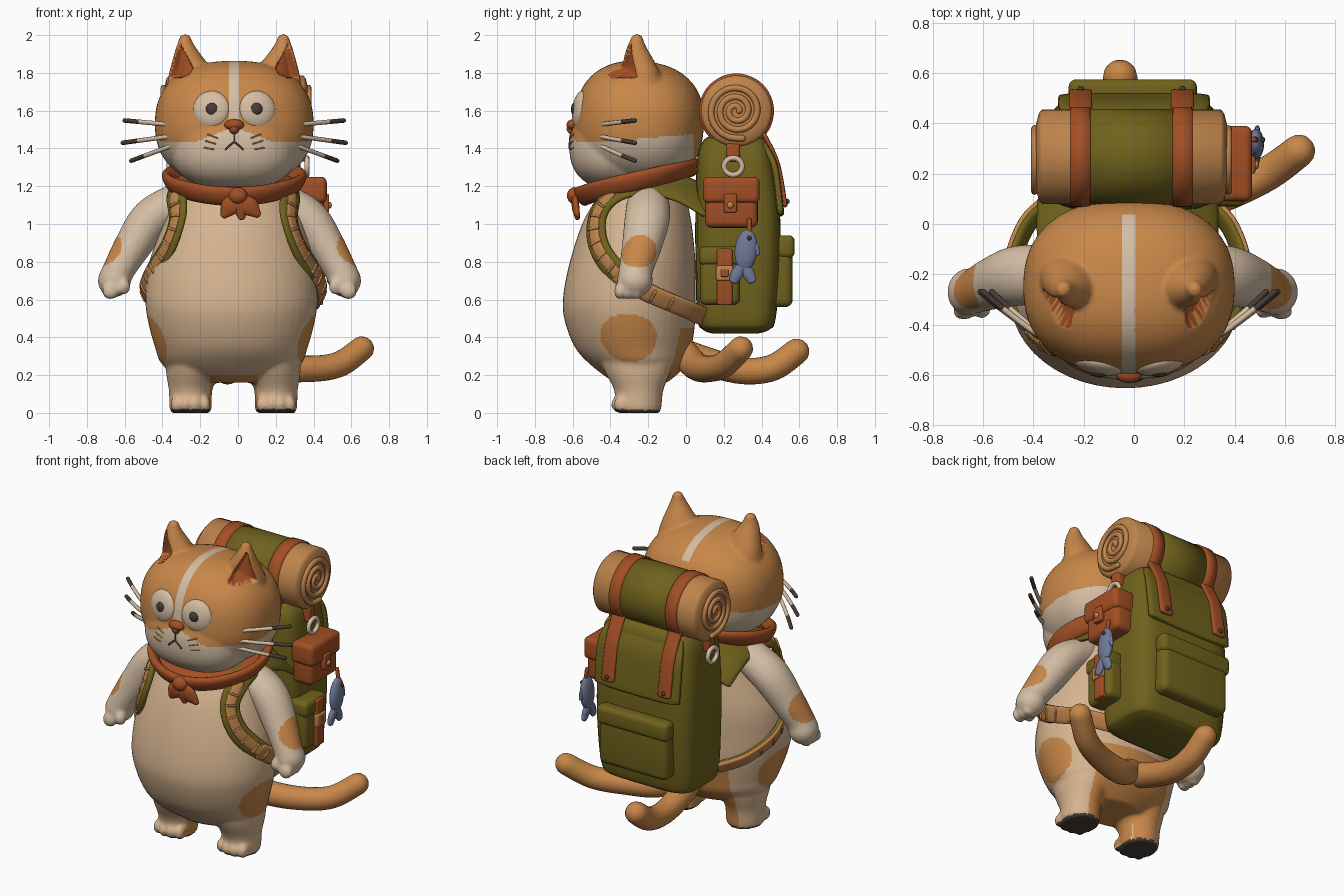
import bpy, bmesh, math
from mathutils import Vector, Matrix
from mathutils.bvhtree import BVHTree

if "Cube" in bpy.data.objects:
    bpy.data.objects.remove(bpy.data.objects["Cube"])

def material(name, r, g, b):
    m = bpy.data.materials.new(name)
    m.diffuse_color = [((c / 255 + .055) / 1.055) ** 2.4 for c in (r, g, b)] + [1]
    m.use_nodes = True
    m.node_tree.nodes["Principled BSDF"].inputs["Base Color"].default_value = m.diffuse_color
    return m

ORANGE = material("orange fur", 200, 135, 73)
CREAM = material("cream fur", 214, 180, 144)
PALE = material("pale fur", 213, 190, 164)
RUST = material("rust leather", 163, 79, 36)
OLIVE = material("olive canvas", 112, 98, 28)
TAN = material("tan strap", 190, 132, 76)
DARK = material("dark brown", 70, 60, 52)
STEEL = material("fish blue", 112, 122, 152)

def mesh_obj(name, verts, faces, mat):
    me = bpy.data.meshes.new(name)
    me.from_pydata([tuple(v) for v in verts], [], faces)
    bm = bmesh.new(); bm.from_mesh(me)
    bmesh.ops.recalc_face_normals(bm, faces=bm.faces)
    bm.to_mesh(me); bm.free()
    me.materials.append(mat)
    me.polygons.foreach_set("use_smooth", [True] * len(me.polygons))
    ob = bpy.data.objects.new(name, me)
    bpy.context.collection.objects.link(ob)
    return ob

def spline(rows, k):
    """Catmull-Rom resampling of number tuples."""
    out, m = [], len(rows) - 1
    for i in range(m):
        p0, p1, p2, p3 = rows[max(i - 1, 0)], rows[i], rows[i + 1], rows[min(i + 2, m)]
        for j in range(k):
            t = j / k
            out.append([.5 * (2 * b + (c - a) * t + (2 * a - 5 * b + 4 * c - d) * t * t
                        + (3 * b - a - 3 * c + d) * t ** 3) for a, b, c, d in zip(p0, p1, p2, p3)])
    return out + [list(rows[-1])]

def section(n, p):
    out = []
    for i in range(n):
        c, s = math.cos(2 * math.pi * i / n), math.sin(2 * math.pi * i / n)
        r = (abs(c) ** p + abs(s) ** p) ** (-1 / p)
        out.append((c * r, s * r))
    return out

def skin(name, rings, mat):
    n = len(rings[0])
    faces = [(r * n + i, r * n + (i + 1) % n, (r + 1) * n + (i + 1) % n, (r + 1) * n + i)
             for r in range(len(rings) - 1) for i in range(n)]
    last = (len(rings) - 1) * n
    faces += [tuple(range(n)), tuple(range(last, last + n))]
    return mesh_obj(name, [v for r in rings for v in r], faces, mat)

def loft(name, rows, mat, p=2, n=48, k=5):
    """Rows of (z, x centre, half width, y front, y back)."""
    sec = section(n, p)
    return skin(name, [[(x + c * rx, (y0 + y1) / 2 + s * (y1 - y0) / 2, z) for c, s in sec]
                       for z, x, rx, y0, y1 in spline(rows, k)], mat)

def sweep(name, pts, mat, ref=(0, 0, 1), p=2, n=16, k=6, cap=1):
    """Points of (x, y, z, half width, half thickness); ref gives the thickness direction."""
    q = spline(pts, k)
    P = [Vector(r[:3]) for r in q]
    sec, rings = section(n, p), []
    for i, r in enumerate(q):
        T = (P[min(i + 1, len(P) - 1)] - P[max(i - 1, 0)]).normalized()
        N = Vector(ref(P[i]) if callable(ref) else ref)
        N = (N - T * N.dot(T)).normalized()
        B = T.cross(N)
        a, b = r[3], r[4]
        steps = [(0, 1)]
        end = [(cap * min(a, b) * math.sin(f), max(math.cos(f), .03))
               for f in [j * math.pi / 8 for j in range(1, 5)]]
        if i == 0:
            steps = [(-o, s) for o, s in reversed(end)] + steps
        if i == len(P) - 1:
            steps = steps + end
        for o, s in steps:
            rings.append([P[i] + T * o + B * (c * a * s) + N * (d * b * s) for c, d in sec])
    return skin(name, rings, mat)

def ball(name, c, r, mat, p=2, rot=(0, 0, 0), seg=24):
    bm = bmesh.new()
    bmesh.ops.create_uvsphere(bm, u_segments=seg, v_segments=seg // 2, radius=1)
    R = Matrix.Rotation(rot[2], 3, 'Z') @ Matrix.Rotation(rot[1], 3, 'Y') @ Matrix.Rotation(rot[0], 3, 'X')
    for v in bm.verts:
        k = sum(abs(t) ** p for t in v.co) ** (-1 / p)
        v.co = Vector(c) + R @ Vector([t * k * s for t, s in zip(v.co, r)])
    vs = [v.co.copy() for v in bm.verts]
    fs = [[v.index for v in f.verts] for f in bm.faces]
    bm.free()
    return mesh_obj(name, vs, fs, mat)

def rbox(name, lo, hi, mat, bev):
    bm = bmesh.new()
    bmesh.ops.create_cube(bm, size=1)
    for v in bm.verts:
        v.co = [(a + b) / 2 + t * (b - a) for a, b, t in zip(lo, hi, v.co)]
    bmesh.ops.bevel(bm, geom=bm.edges[:], offset=bev, segments=4, profile=.5, affect='EDGES')
    bm.verts.index_update()
    vs = [v.co.copy() for v in bm.verts]
    fs = [[v.index for v in f.verts] for f in bm.faces]
    bm.free()
    return mesh_obj(name, vs, fs, mat)

def fuse(name, parts, mats, rule, voxel=.012):
    """Melt parts into one skin, then colour its faces by a rule."""
    bpy.ops.object.select_all(action='DESELECT')
    for o in parts:
        o.select_set(True)
    ob = parts[0]
    bpy.context.view_layer.objects.active = ob
    bpy.ops.object.join()
    m = ob.modifiers.new("melt", 'REMESH'); m.mode = 'VOXEL'; m.voxel_size = voxel
    m = ob.modifiers.new("soften", 'SMOOTH'); m.iterations = 4
    bpy.ops.object.convert(target='MESH')
    ob.name = name
    ob.data.materials.clear()
    for m in mats:
        ob.data.materials.append(m)
    for f in ob.data.polygons:
        f.use_smooth = True
        f.material_index = rule(f.center, f.normal)
    return ob

CX = -.025
def inside(c, centre, r):
    return sum(((a - b) / s) ** 2 for a, b, s in zip(c, centre, r)) < 1

# body with legs and toes
parts = [loft("torso", [(.16, CX - .01, .2, -.38, -.1), (.25, CX - .01, .36, -.5, 0), (.35, CX - .01, .405, -.59, .03),
    (.5, CX - .01, .445, -.645, .05), (.62, CX - .01, .455, -.65, .05), (.8, CX - .01, .435, -.615, .05),
    (1, CX, .37, -.55, .03), (1.15, CX, .31, -.47, 0), (1.27, CX, .25, -.43, -.03)], CREAM)]
for s in (-1, 1):
    x = CX + s * .226
    parts.append(loft("leg", [(0, x, .10, -.36, -.14), (.03, x, .112, -.375, -.13), (.12, x, .115, -.38, -.12),
                              (.22, x - s * .01, .14, -.43, -.08), (.34, x - s * .03, .16, -.48, -.04)], CREAM))
    for t in (-.075, -.025, .025, .075):
        parts.append(ball("toe", (x + t, -.36 + abs(t) * .3, .045), (.031, .045, .045), CREAM))
def body_rule(c, n):
    dx = abs(c.x - CX)
    if c.z < .02 and n.z < -.4:
        return 2
    hip = inside((dx, c.y, c.z), (.43, -.31, .39), (.15, .17, .135))
    rear = c.y > -.19 and dx < .26 and c.z < .45
    return 1 if hip or rear or (dx < .125 and c.z < .2) else 0
fuse("body", parts, [CREAM, ORANGE, DARK], body_rule)

# arms with paws
for s in (-1, 1):
    X = lambda d: -.045 + s * d
    parts = [sweep("arm", [(X(.25), -.2, 1.13, .10, .11), (X(.41), -.205, 1.03, .11, .12), (X(.515), -.235, .88, .098, .105),
                           (X(.585), -.265, .76, .085, .09), (X(.61), -.27, .70, .088, .095)], PALE, ref=(0, 1, 0), n=24)]
    for t in (-.065, -.02, .025):
        parts.append(ball("finger", (X(.63), -.285 + t, .645), (.045, .03, .045), PALE))
    parts.append(ball("thumb", (X(.56), -.34, .67), (.035, .035, .045), PALE))
    fuse("arm", parts, [PALE, ORANGE],
         lambda c, n: int(inside((abs(c.x + .045), c.y, c.z), (.66, -.25, .865), (.115, .13, .095))))

# head with muzzle and outward-facing ears
HX = -.02
parts = [ball("skull", (HX, -.25, 1.53), (.42, .345, .332), ORANGE, p=2.35, rot=(-.1, 0, 0), seg=64),
         ball("muzzle", (HX, -.355, 1.405), (.335, .262, .225), PALE, p=2.4, seg=48)]
for s in (-1, 1):
    parts.append(sweep("ear", [(HX + s * .21, -.23, 1.66, .16, .15), (HX + s * .235, -.245, 1.8, .12, .10),
        (HX + s * .255, -.26, 1.91, .064, .062), (HX + s * .26, -.26, 1.972, .034, .036)],
        ORANGE, ref=(s * .5, -.866, 0), n=24))
def ear_inner(c, n):
    if not 1.775 < c.z < 1.95:
        return 0
    side = 1 if c.x > HX else -1
    ex, ey = abs(c.x - HX) - (.235 + (c.z - 1.8) * .18), c.y + .25
    u, v = ex * .866 + ey * .5, ex * .5 - ey * .866
    if n.x * side * .5 - n.y * .866 < .05 or not 0 < v < .14 - (c.z - 1.8) * .5:
        return 0
    return max(0, 1 - abs(u) / (.088 * (1.955 - c.z) / .17))
def head_rule(c, n):
    dx = abs(c.x - HX)
    if ear_inner(c, n) > 0:
        return 2
    if dx < .024 and c.z > 1.52 and c.y < .04:
        return 1
    edge = 1.45 + .09 * (c.y + .25)
    if c.y < -.4:
        edge = 1.435 + .08 * max(0, 1 - dx / .2)
    return int(c.z < edge and c.y < .04)
head = fuse("head", parts, [ORANGE, PALE, RUST], head_rule, .0105)
push = [(v, min(1, 2.5 * ear_inner(v.co, v.normal)) * .05) for v in head.data.vertices]
for v, d in push:
    v.co += Vector((-.5 if v.co.x > HX else .5, .866, 0)) * d
tree = BVHTree.FromPolygons([v.co.copy() for v in head.data.vertices], [tuple(f.vertices) for f in head.data.polygons])
def face_y(x, z):
    hit = tree.ray_cast(Vector((x, -2, z)), Vector((0, 1, 0)))[0]
    return hit.y if hit else -.5

# eyes, nose, mouth, whiskers
for s in (-1, 1):
    ex = HX + s * .121
    y = face_y(ex, 1.605)
    ball("eye", (ex, y + .022, 1.605), (.1, .042, .1), PALE, rot=(-.12, 0, s * .2), seg=32)
    ball("pupil", (ex - s * .005, y - .012, 1.608), (.034, .018, .034), DARK)
    sweep("mouth", [(HX + s * d, face_y(HX + s * d, z), z, .005, .005) for d, z in ((0, 1.435), (.025, 1.415), (.045, 1.395))], DARK, n=8)
    for i in range(3):
        a, b = (HX + s * (.09 + .01 * i), 1.455 - .03 * i), (HX + s * (.14 + .01 * i), 1.475 - .035 * i)
        sweep("cheek_mark", [(x, face_y(x, z), z, .004, .004) for x, z in (a, b)], TAN, n=8)
    for z0, z1, tip in ((1.515, 1.548, .58), (1.48, 1.43, .59), (1.455, 1.335, .545)):
        f = lambda t: (HX + s * (.22 + (tip - .22) * t), -.51 + .24 * t ** 1.3, z0 + (z1 - z0) * t, .012, .012)
        sweep("whisker", [f(0), f(.4), f(.78)], PALE, n=8)
        sweep("whisker_tip", [f(.78), f(.9), f(1)], DARK, n=8)
y = face_y(HX, 1.515)
ball("nose", (HX, y, 1.525), (.052, .035, .03), RUST)
ball("nose_tip", (HX, y, 1.505), (.028, .035, .032), RUST)
sweep("mouth_line", [(HX, face_y(HX, z), z, .005, .005) for z in (1.49, 1.46, 1.435)], DARK, ref=(0, 1, 0), n=8)

# neckerchief with knot
ring = []
for i in range(25):
    a = math.pi + 2 * math.pi * i / 24
    c = math.cos(a)
    ring.append((HX + .345 * math.sin(a), -.255 - .3 * c, 1.228 - .07 * c - .012 * max(0, c) ** 4, .056, .028))
sweep("neckerchief", ring, RUST, ref=lambda P: (P.x - HX, P.y + .255, -.2), p=2.3, k=3)
ball("neckerchief_fold", (HX, -.25, 1.21), (.34, .29, .06), RUST, rot=(.21, 0, 0), seg=32)
ball("knot", (0, -.59, 1.15), (.05, .04, .045), RUST)
for tx, tz, w in ((-.075, 1.045, .05), (.105, 1.05, .05), (.02, 1.035, .04)):
    sweep("knot_end", [(0, -.585, 1.15, .02, .018), (tx * .55, -.585, 1.095, w, .02), (tx, -.575, tz, .02, .014)], RUST, ref=(0, -1, 0))

# two tails
sweep("tail_side", [(0, -.03, .34, .075, .075), (.15, .05, .25, .075, .075), (.36, .12, .233, .07, .07),
                    (.53, .2, .255, .068, .068), (.655, .29, .34, .065, .065)], ORANGE, n=24)
sweep("tail_back", [(-.03, -.05, .33, .075, .075), (-.05, .12, .27, .075, .075), (-.055, .3, .222, .07, .07),
                    (-.055, .46, .24, .07, .07), (-.055, .585, .325, .068, .068)], ORANGE, n=24)

# backpack, lid and pockets
loft("pack", [(.42, 0, .2, .14, .38), (.44, 0, .29, .09, .44), (.5, 0, .33, .06, .475), (.8, 0, .345, .05, .5),
              (1.1, 0, .345, .05, .495), (1.35, 0, .325, .06, .46), (1.44, 0, .28, .09, .43), (1.47, 0, .2, .14, .38)], OLIVE, p=5)
sweep("lid", [(0, .41, 1.42, .27, .02), (0, .47, 1.3, .3, .02), (0, .5, 1.06, .3, .02)], OLIVE, ref=(0, 1, 0), p=6, n=32)
rbox("back_pocket", (-.25, .45, .56), (.24, .565, .93), OLIVE, .04)
rbox("back_pocket_flap", (-.26, .48, .82), (.25, .575, .94), OLIVE, .03)
rbox("side_pocket", (.3, .075, .57), (.43, .285, .86), OLIVE, .035)
rbox("side_pocket_flap", (.3, .07, .78), (.44, .29, .88), OLIVE, .03)
rbox("side_pocket_strap", (.4, .165, .57), (.45, .245, .87), RUST, .01)
rbox("side_pocket_buckle", (.43, .16, .7), (.46, .25, .78), TAN, .01)
rbox("side_pocket_hole", (.43, .185, .72), (.463, .225, .76), RUST, .005)
rbox("pouch", (.31, .1, .98), (.455, .38, 1.22), RUST, .035)
rbox("pouch_flap", (.31, .09, 1.11), (.47, .39, 1.25), RUST, .03)
rbox("pouch_tab", (.45, .2, 1.06), (.483, .27, 1.16), RUST, .01)
ball("pouch_stud", (.485, .235, 1.1), (.012, .018, .018), TAN, seg=12)

# bedroll with straps and spiral ends
RY, RZ = .267, 1.598
def roll(name, x0, x1, r, mat, cap):
    sweep(name, [(x0, RY, RZ, r, r), (x1, RY, RZ, r, r)], mat, n=48, k=2, cap=cap)
roll("bedroll", -.365, .345, .188, TAN, .18)
roll("bedroll_cover", -.2, .18, .191, OLIVE, .05)
for x in (-.212, .192):
    roll("bedroll_strap", x - .037, x + .037, .199, RUST, .06)
    sweep("lid_strap", [(x, .41, 1.48, .045, .012), (x, .485, 1.32, .045, .012), (x, .525, 1.1, .045, .012)], RUST, ref=(0, 1, 0), p=5)
    ball("rivet", (x, .537, 1.12), (.014, .012, .014), DARK, seg=12)
for x in (-.395, .375):
    sweep("bedroll_spiral", [(x, RY + r * math.cos(a), RZ + r * math.sin(a), .017, .015)
          for a, r in ((i * .5, .015 + .0038 * i) for i in range(36))], TAN, ref=(1, 0, 0), n=8, k=2)

# side rings on tabs
for s in (-1, 1):
    rbox("ring_tab", (s * .33 - .03, .215, 1.33), (s * .33 + .03, .285, 1.43), RUST, .012)
    sweep("ring", [(s * .365, .25 + .048 * math.cos(a), 1.305 + .045 * math.sin(a), .014, .014)
                   for a in (i * math.pi / 6 for i in range(13))], PALE, ref=(1, 0, 0), n=8, k=2)

# hanging fish
ball("fish_body", (.485, .318, .86), (.032, .06, .112), STEEL, rot=(-.1, 0, 0))
for dy in (-.048, .05):
    sweep("fish_tail", [(.485, .305, .79, .022, .016), (.485, .3 + dy * .6, .74, .032, .018), (.485, .3 + dy, .70, .024, .014)], STEEL, ref=(1, 0, 0))
sweep("fish_fin", [(.49, .36, .88, .03, .012), (.49, .38, .84, .012, .01)], STEEL, ref=(1, 0, 0))
ball("fish_eye", (.512, .335, .925), (.01, .012, .012), DARK, seg=12)
sweep("fish_cord", [(.475, .335, 1.02, .012, .012), (.485, .335, .96, .012, .012)], RUST, ref=(1, 0, 0), n=8)

# shoulder straps with stitched tan webbing
for s in (-1, 1):
    path = [(.25, .12, 1.11, .13), (.265, -.04, 1.19, .115), (.28, -.23, 1.21, .085), (.3, -.39, 1.15, .065), (.295, -.47, 1.03, .06),
            (.345, -.46, .88, .06), (.425, -.36, .74, .06), (.46, -.2, .64, .05), (.4, -.01, .56, .045), (.28, .1, .51, .045)]
    out = lambda P: (P.x - CX, P.y + .22, P.z - .85)
    def lift(q, h, w, t):
        o = Vector((s * q[0], q[1] + .22, q[2] - .85)).normalized() * h
        return (CX + s * q[0] + o.x, q[1] + o.y, q[2] + o.z, w, t)
    sweep("shoulder_strap", [lift(q, 0, q[3], .02) for q in path], OLIVE, ref=out, p=3)
    sweep("strap_webbing", [lift(q, .014, .032, .014) for q in path[3:7]], TAN, ref=out, p=4)
    sweep("lower_strap", [lift(q, .012, .05, .014) for q in path[6:]], TAN, ref=out, p=4)
    fine = spline(path, 20)
    for i in range(70, 160, 9):
        sweep("strap_rib", [lift(fine[i], .02, .036, .012), lift(fine[i + 1], .02, .036, .012)], TAN, ref=out, p=4, k=1, cap=.3)
